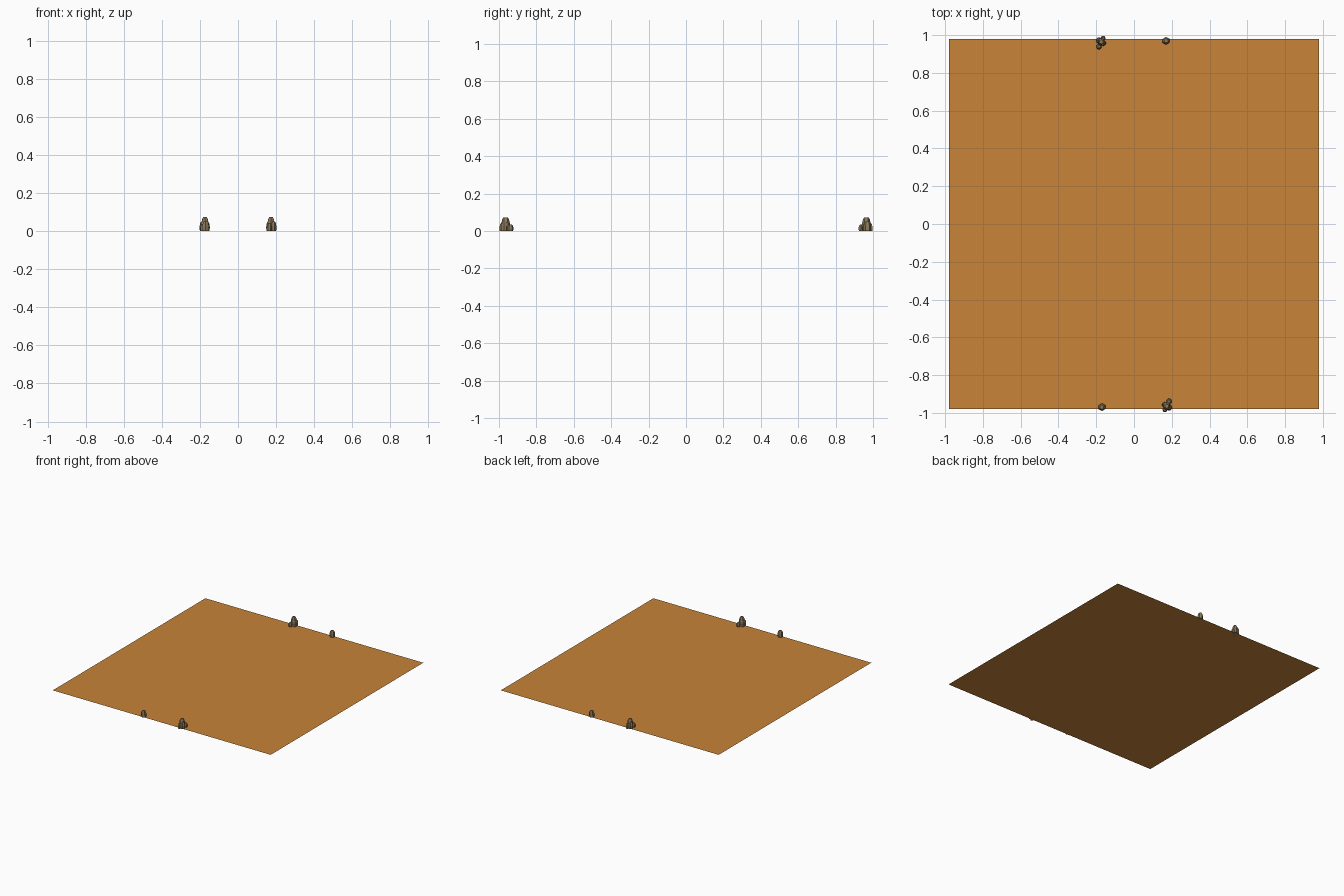
import bpy, bmesh, math, random
from mathutils import Vector

if "Cube" in bpy.data.objects:
    bpy.data.objects.remove(bpy.data.objects["Cube"])

random.seed(4)


def material(name, rgb):
    m = bpy.data.materials.new(name)
    m.diffuse_color = (*rgb, 1)
    m.use_nodes = True
    m.node_tree.nodes["Principled BSDF"].inputs["Base Color"].default_value = m.diffuse_color
    return m


sand = material("sand", (0.58, 0.23, 0.04))
stone = material("stone", (0.27, 0.20, 0.11))


def finish(bm, name, mat):
    me = bpy.data.meshes.new(name)
    bm.to_mesh(me)
    bm.free()
    me.materials.append(mat)
    ob = bpy.data.objects.new(name, me)
    bpy.context.collection.objects.link(ob)
    return ob


def add_rock(bm, cx, cy, w, d, h, turn=0.0, jitter=0.06):
    """Faceted stone: six-sided rings narrowing to a small flat top."""
    rings = []
    for z, s in ((0, 0.95), (0.5, 1.0), (0.85, 0.8), (1.0, 0.5)):
        ring = []
        for i in range(6):
            a = turn + math.tau * (i + 0.5) / 6
            r = s * (1 + random.uniform(-jitter, jitter))
            ring.append(bm.verts.new((cx + w / 2 * r * math.cos(a),
                                      cy + d / 2 * r * math.sin(a), z * h)))
        rings.append(ring)
    for lo, hi in zip(rings, rings[1:]):
        for i in range(6):
            j = (i + 1) % 6
            bm.faces.new((lo[i], lo[j], hi[j], hi[i]))
    bm.faces.new(rings[-1])
    bm.faces.new(rings[0][::-1])


# Flat square ground panel
bm = bmesh.new()
bmesh.ops.create_grid(bm, x_segments=1, y_segments=1, size=0.98)
finish(bm, "sand_floor", sand)

# Tall stone with smaller stones heaped round its foot (front right)
bm = bmesh.new()
add_rock(bm, 0.173, -0.964, 0.042, 0.046, 0.073)
for x, y, w, d, h, t in (
        (0.187, -0.972, 0.030, 0.034, 0.050, 0.4),
        (0.160, -0.958, 0.026, 0.030, 0.045, 0.9),
        (0.185, -0.940, 0.030, 0.034, 0.034, 0.2),
        (0.164, -0.983, 0.028, 0.032, 0.040, 0.6)):
    add_rock(bm, x, y, w, d, h, t)
heap = finish(bm, "front_rock_heap", stone)

# Lone stone (front left)
bm = bmesh.new()
add_rock(bm, -0.170, -0.970, 0.042, 0.042, 0.050)
lone = finish(bm, "front_lone_rock", stone)

# Opposite edge: the same pair turned half a circle
for src, name in ((heap, "back_rock_heap"), (lone, "back_lone_rock")):
    ob = src.copy()
    ob.name = name
    ob.rotation_euler.z = math.pi
    bpy.context.collection.objects.link(ob)
